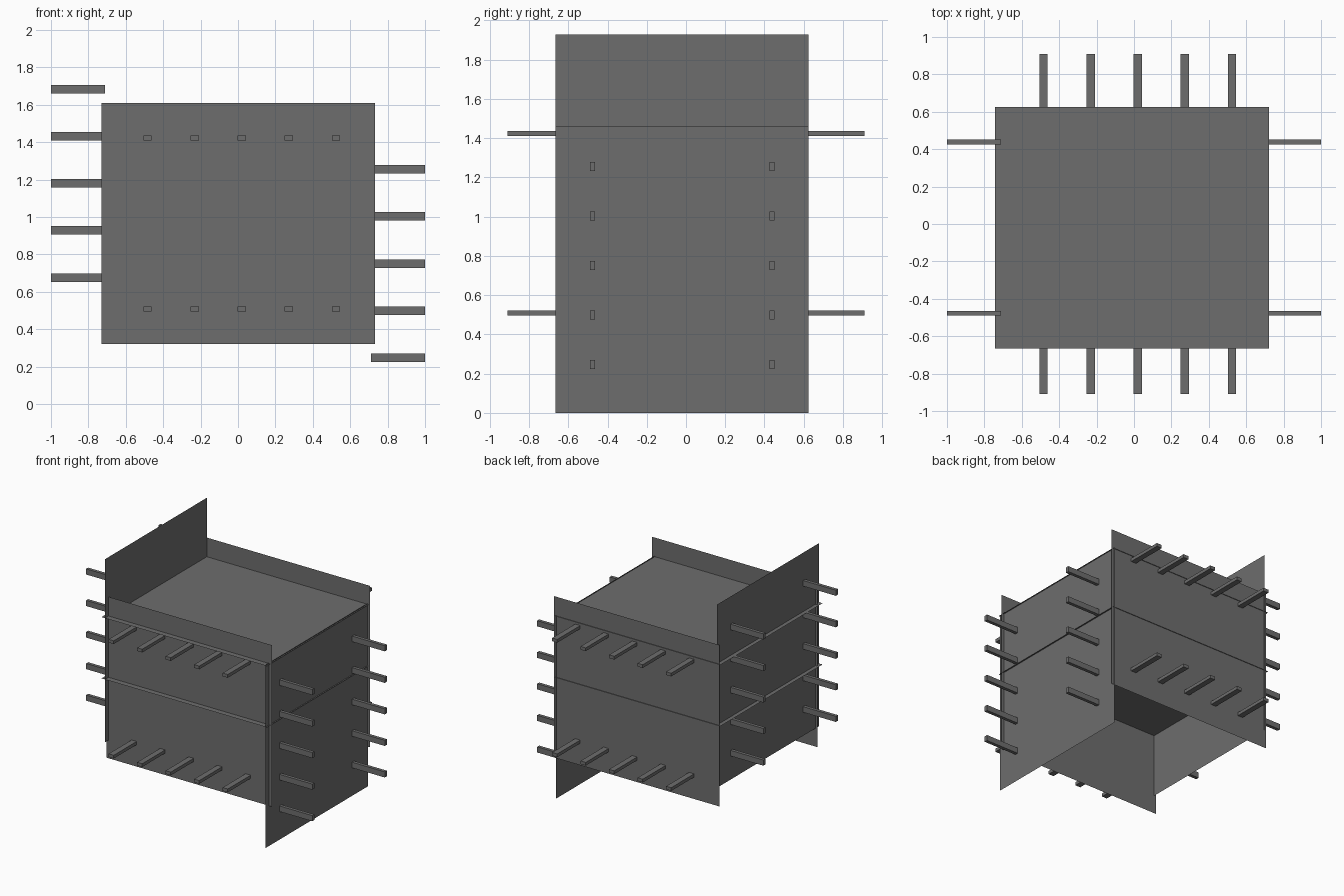
import bpy
from mathutils import Vector

if "Cube" in bpy.data.objects:
    bpy.data.objects.remove(bpy.data.objects["Cube"])

grey = bpy.data.materials.new("dark grey")
grey.diffuse_color = (0.155, 0.155, 0.155, 1)
grey.use_nodes = True
grey.node_tree.nodes["Principled BSDF"].inputs["Base Color"].default_value = grey.diffuse_color


def mesh_object(name, verts, faces):
    me = bpy.data.meshes.new(name)
    me.from_pydata(verts, [], faces)
    me.materials.append(grey)
    ob = bpy.data.objects.new(name, me)
    bpy.context.collection.objects.link(ob)
    return ob


def sheet(name, origin, u, v):
    """Paper-thin rectangular panel spanned by two edge vectors."""
    o, u, v = Vector(origin), Vector(u), Vector(v)
    return mesh_object(name, [o, o + u, o + u + v, o + v], [(0, 1, 2, 3)])


def pegs(name, boxes):
    """One object holding many boxes, each given as (low, high) corners."""
    verts, faces = [], []
    quads = [(0, 1, 3, 2), (4, 6, 7, 5), (0, 4, 5, 1),
             (2, 3, 7, 6), (0, 2, 6, 4), (1, 5, 7, 3)]
    for lo, hi in boxes:
        b = len(verts)
        verts += [(x, y, z) for x in (lo[0], hi[0])
                  for y in (lo[1], hi[1]) for z in (lo[2], hi[2])]
        faces += [tuple(b + i for i in q) for q in quads]
    return mesh_object(name, verts, faces)


W, D = 1.463, 1.29      # panel long and short sides
X, Y = 0.71, 0.62       # wall positions

# Walls: the side walls are offset in height from each other
sheet("front_wall", (-0.73, -Y, 0.32), (W, 0, 0), (0, 0, D))
sheet("back_wall", (-0.73 + W, Y, 0.32), (-W, 0, 0), (0, 0, D))
sheet("right_wall", (X, -0.665, 0), (0, D, 0), (0, 0, W))
sheet("left_wall", (-X, -0.665 + D, 0.465), (0, -D, 0), (0, 0, W))

# Horizontal panels
sheet("top_panel", (-0.742, -0.665, 1.457), (W, 0, 0), (0, D, 0))
sheet("middle_shelf", (-0.742, -0.665, 0.967), (W, 0, 0), (0, D, 0))

# Front and back pegs: two rows of five
for name, y0, y1 in (("front_pegs", -0.91, -Y), ("back_pegs", Y, 0.91)):
    pegs(name, [((0.02 + 0.252 * i - 0.0225, y0, z - 0.013),
                 (0.02 + 0.252 * i + 0.0225, y1, z + 0.013))
                for i in range(-2, 3) for z in (0.508, 1.423)])

# Side pegs: two columns of five, following each wall's height
for name, x0, x1, zc in (("left_pegs", -1, -X, 1.18), ("right_pegs", X, 1, 0.751)):
    pegs(name, [((x0, y - 0.013, zc + 0.252 * i - 0.0225),
                 (x1, y + 0.013, zc + 0.252 * i + 0.0225))
                for i in range(-2, 3) for y in (-0.477, 0.438)])
